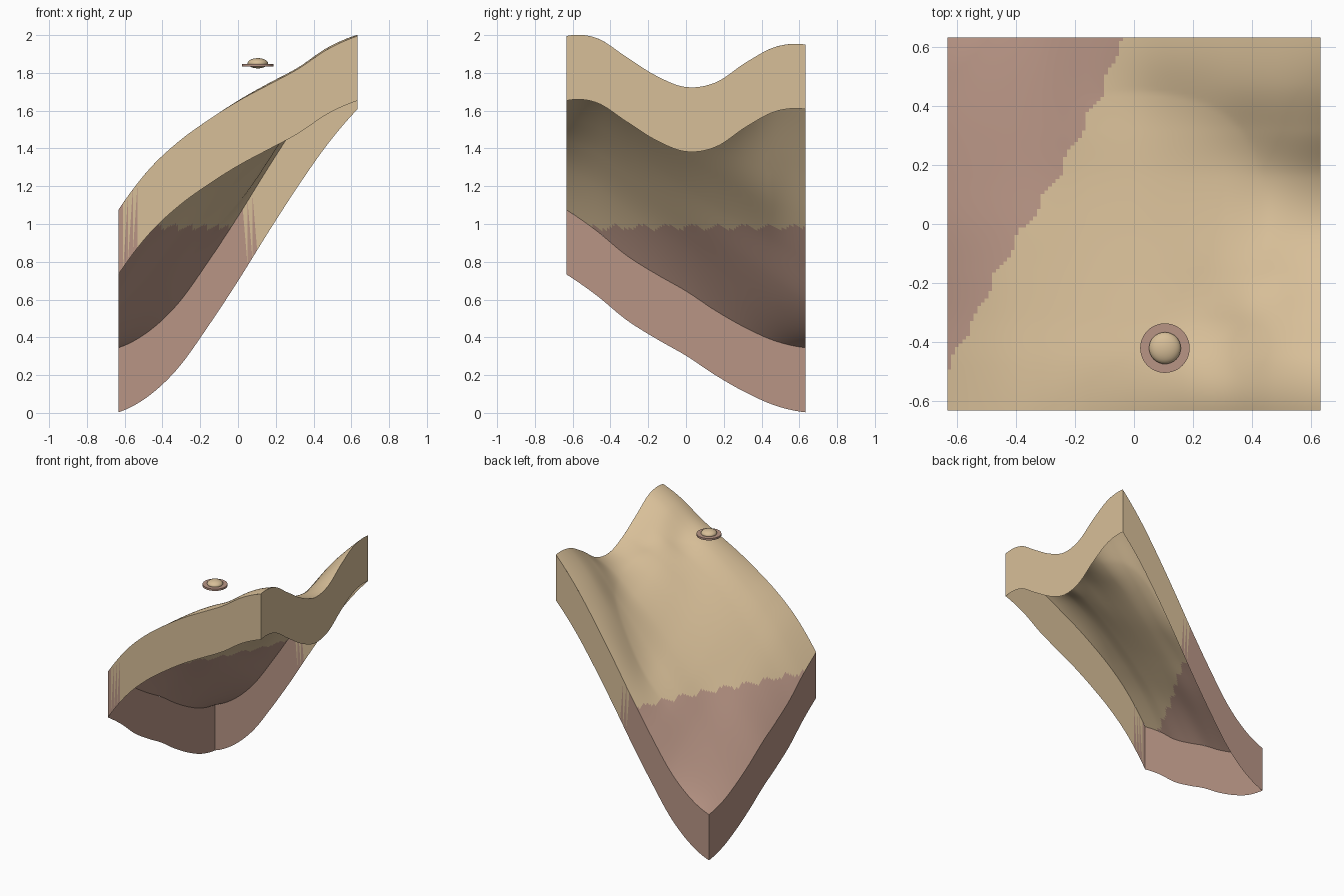
import bpy, bmesh, math

if "Cube" in bpy.data.objects:
    bpy.data.objects.remove(bpy.data.objects["Cube"], do_unlink=True)

HALF, CELLS, WALL_STEP, DEPTH = 0.633, 100, 2, 0.342

# Heights along the four borders, evenly spaced
FRONT = [1.075, 1.285, 1.435, 1.55, 1.65, 1.735, 1.82, 1.925, 1.995]
BACK = [0.345, 0.43, 0.58, 0.80, 1.04, 1.295, 1.54, 1.765, 1.95]
LOW = [1.075, 0.965, 0.835, 0.735, 0.645, 0.54, 0.45, 0.38, 0.345]
HIGH = [1.995, 1.985, 1.885, 1.785, 1.725, 1.75, 1.855, 1.938, 1.95]
# Knolls and hollows: x, y, radius, height
BUMPS = [(0.33, -0.1, 0.2, 0.04), (0.33, -0.43, 0.14, -0.04), (0.5, -0.22, 0.12, -0.03),
         (0.38, 0.3, 0.15, -0.035), (0.09, 0.42, 0.21, -0.07)]


def material(name, colour):
    m = bpy.data.materials.new(name)
    m.use_nodes = True
    m.diffuse_color = (*colour, 1)
    m.node_tree.nodes["Principled BSDF"].inputs["Base Color"].default_value = (*colour, 1)
    return m


sand = material("sand", (0.685, 0.52, 0.315))
clay = material("clay", (0.48, 0.30, 0.235))


def spline(p, t):
    """Smooth curve through evenly spaced heights."""
    q = [3 * (p[0] - p[1]) + p[2]] + p + [3 * (p[-1] - p[-2]) + p[-3]]
    s = t * (len(p) - 1)
    i = min(int(s), len(p) - 2)
    f = s - i
    a, b, c, d = q[i:i + 4]
    return b + f / 2 * (c - a + f * (2 * a - 5 * b + 4 * c - d + f * (3 * (b - c) + d - a)))


def height(u, v):
    """Blend the four borders, then add a broad bulge and local bumps."""
    sides = (1 - v) * spline(FRONT, u) + v * spline(BACK, u)
    sides += (1 - u) * spline(LOW, v) + u * spline(HIGH, v)
    corners = (1 - v) * ((1 - u) * FRONT[0] + u * FRONT[-1])
    corners += v * ((1 - u) * BACK[0] + u * BACK[-1])
    inside = 16 * u * (1 - u) * v * (1 - v)
    x, y = (2 * u - 1) * HALF, (2 * v - 1) * HALF
    local = sum(h * math.exp(-((x - a) ** 2 + (y - b) ** 2) / r ** 2) for a, b, r, h in BUMPS)
    return sides - corners + (0.21 - 0.09 * u) * inside + local * min(1, 2 * inside)


def point(i, j):
    u, v = i / CELLS, j / CELLS
    return ((2 * u - 1) * HALF, (2 * v - 1) * HALF, height(u, v))


def paint(bm):
    """Clay below a slightly wavy level, sand above it."""
    for f in bm.faces:
        c = f.calc_center_median()
        f.material_index = int(c.z < 0.983 + 0.012 * math.sin(46 * c.y))


def finish(bm, name, mats):
    mesh = bpy.data.meshes.new(name)
    bm.to_mesh(mesh)
    bm.free()
    ob = bpy.data.objects.new(name, mesh)
    bpy.context.collection.objects.link(ob)
    for m in mats:
        mesh.materials.append(m)
    bpy.ops.object.select_all(action='DESELECT')
    ob.select_set(True)
    bpy.context.view_layer.objects.active = ob
    bpy.ops.object.shade_smooth_by_angle(angle=math.radians(35))
    return ob


# Sloping ground surface
bm = bmesh.new()
grid = [[bm.verts.new(point(i, j)) for j in range(CELLS + 1)] for i in range(CELLS + 1)]
for i in range(CELLS):
    for j in range(CELLS):
        bm.faces.new((grid[i][j], grid[i + 1][j], grid[i + 1][j + 1], grid[i][j + 1]))
paint(bm)
finish(bm, "ground_surface", (sand, clay))

# Hanging border walls, open underneath
steps = range(0, CELLS, WALL_STEP)
loop = [(i, 0) for i in steps] + [(CELLS, j) for j in steps]
loop += [(CELLS - i, CELLS) for i in steps] + [(0, CELLS - j) for j in steps]
bm = bmesh.new()
top = [bm.verts.new(point(*ij)) for ij in loop]
bottom = [bm.verts.new((v.co.x, v.co.y, v.co.z - DEPTH)) for v in top]
for k in range(len(loop)):
    n = (k + 1) % len(loop)
    bm.faces.new((bottom[k], bottom[n], top[n]))
    bm.faces.new((bottom[k], top[n], top[k]))
paint(bm)
finish(bm, "border_walls", (sand, clay))

# Hovering saucer: flat ring disc and flattened dome
bm = bmesh.new()
bmesh.ops.create_cone(bm, cap_ends=True, segments=48, radius1=0.084, radius2=0.084, depth=0.014)
finish(bm, "saucer_disc", (clay,)).location = (0.105, -0.421, 1.841)

bm = bmesh.new()
bmesh.ops.create_uvsphere(bm, u_segments=32, v_segments=16, radius=0.054)
bmesh.ops.scale(bm, vec=(1, 1, 0.5), verts=bm.verts)
finish(bm, "saucer_dome", (sand,)).location = (0.105, -0.421, 1.851)
